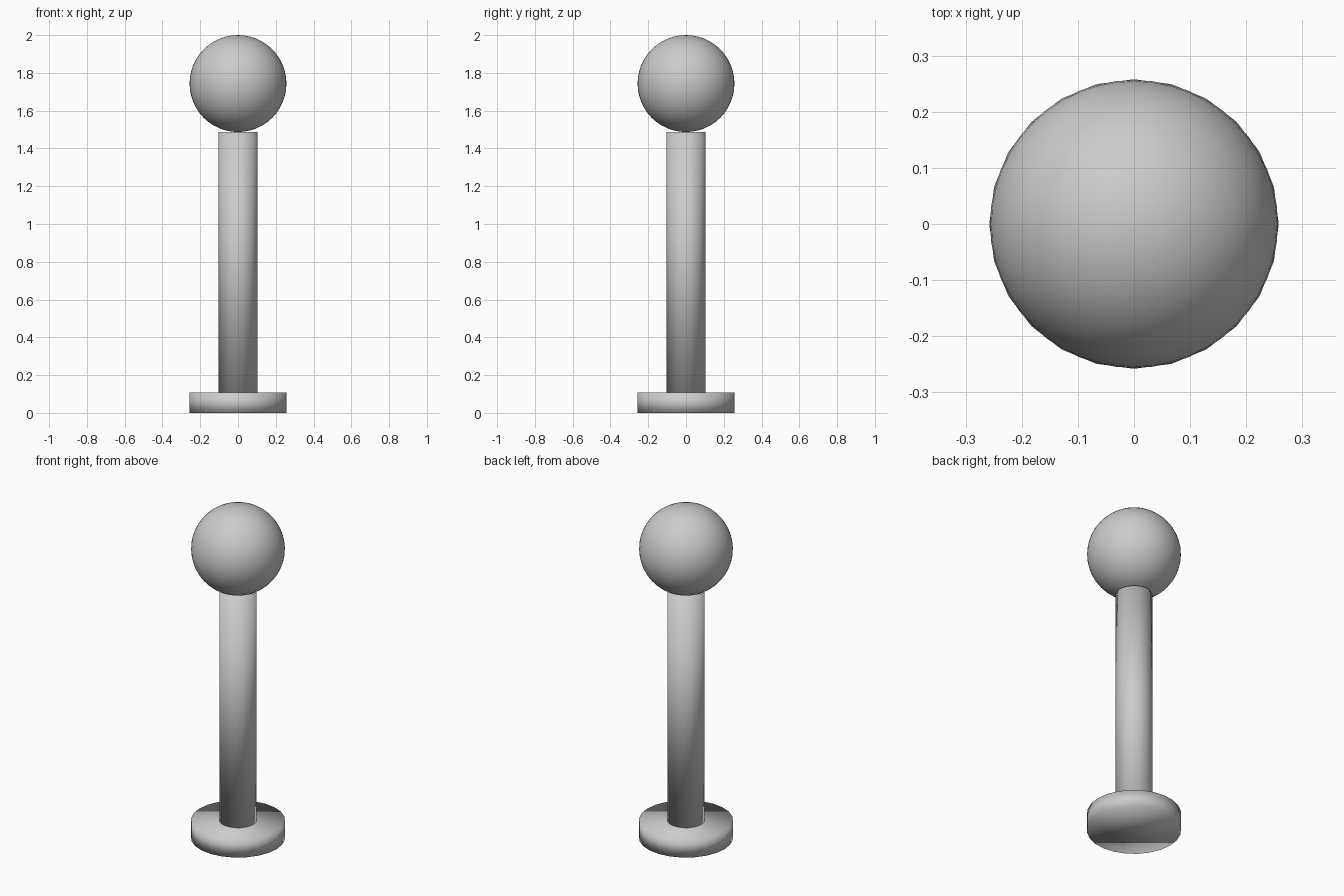
import bpy

if "Cube" in bpy.data.objects:
    bpy.data.objects.remove(bpy.data.objects["Cube"])


def cylinder(name, radius, z0, z1, sides=24):
    bpy.ops.mesh.primitive_cylinder_add(vertices=sides, radius=radius, depth=z1 - z0,
                                        location=(0, 0, (z0 + z1) / 2))
    bpy.context.object.name = name
    bpy.ops.object.shade_smooth()


# Round foot plate and upright post
cylinder("base_disc", 0.258, 0.0, 0.107)
cylinder("post", 0.102, 0.107, 1.487)

# Ball resting on top of the post
bpy.ops.mesh.primitive_uv_sphere_add(segments=48, ring_count=24, radius=0.2565,
                                     location=(0, 0, 1.7435))
bpy.context.object.name = "ball"
bpy.ops.object.shade_smooth()
